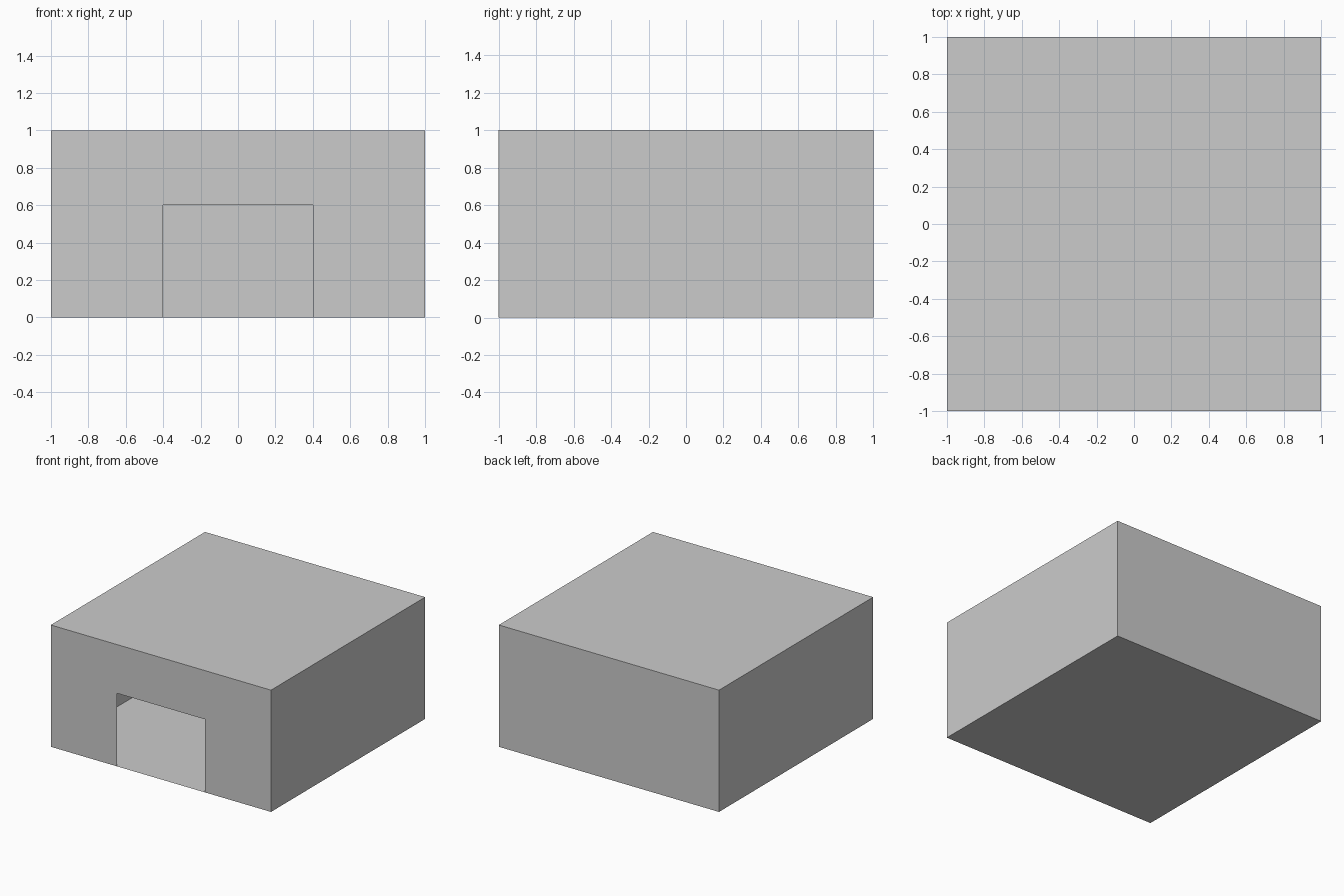
import bpy
import bmesh
import math
from mathutils import Matrix

if "Cube" in bpy.data.objects:
    bpy.data.objects.remove(bpy.data.objects["Cube"])

DOOR_HALF_WIDTH, DOOR_HEIGHT = 0.4, 0.6

# Thin-walled hollow box standing on the ground
bm = bmesh.new()
bmesh.ops.create_cube(
    bm, size=1.0,
    matrix=Matrix.Translation((0, 0, 0.5)) @ Matrix.Diagonal((2, 2, 1, 1)))


# Score the shell along the doorway edges
def score(co, no):
    geom = bm.verts[:] + bm.edges[:] + bm.faces[:]
    bmesh.ops.bisect_plane(bm, geom=geom, plane_co=co, plane_no=no)


for side in (-1, 1):
    score((side * DOOR_HALF_WIDTH, 0, 0), (1, 0, 0))
score((0, 0, DOOR_HEIGHT), (0, 0, 1))

# Open the doorway in the front wall
bm.normal_update()
doorway = []
for f in bm.faces:
    c = f.calc_center_median()
    if f.normal.y < -0.9 and abs(c.x) < DOOR_HALF_WIDTH and c.z < DOOR_HEIGHT:
        doorway.append(f)
bmesh.ops.delete(bm, geom=doorway, context='FACES')

# Merge the flat pieces back into clean walls
bmesh.ops.dissolve_limit(bm, angle_limit=math.radians(1),
                         verts=bm.verts[:], edges=bm.edges[:])

mesh = bpy.data.meshes.new("shelter_shell")
bm.to_mesh(mesh)
bm.free()
shell = bpy.data.objects.new("shelter_shell", mesh)
bpy.context.collection.objects.link(shell)
